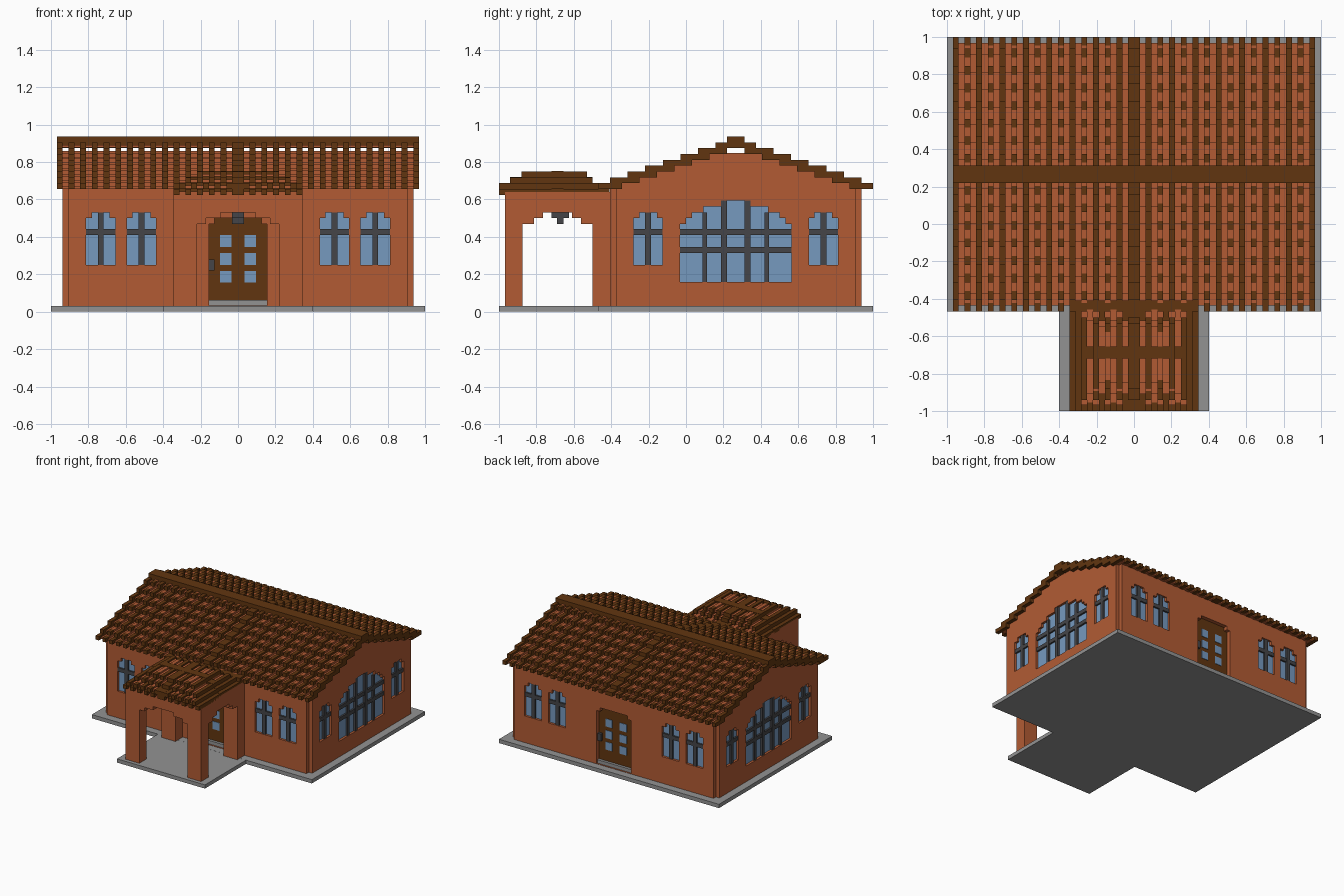
import bpy, bmesh, math
from mathutils import Matrix, Vector

old = bpy.data.objects.get("Cube")
if old:
    bpy.data.objects.remove(old, do_unlink=True)

U = 1 / 32  # block size


def material(name, r, g, b):
    m = bpy.data.materials.new(name)
    m.use_nodes = True
    m.diffuse_color = (r, g, b, 1)
    m.node_tree.nodes["Principled BSDF"].inputs["Base Color"].default_value = (r, g, b, 1)
    return m


CLAY = material("terracotta", 0.445, 0.105, 0.034)
BROWN = material("dark brown", 0.12, 0.036, 0.005)
GLASS = material("blue glass", 0.18, 0.32, 0.52)
IRON = material("dark grey", 0.06, 0.06, 0.065)
STONE = material("stone grey", 0.29, 0.29, 0.29)


def box(bm, x0, x1, y0, y1, z0, z1, frame=Matrix()):
    centre = Matrix.Translation(((x0 + x1) / 2, (y0 + y1) / 2, (z0 + z1) / 2))
    size = Matrix.Diagonal((abs(x1 - x0), abs(y1 - y0), abs(z1 - z0), 1))
    bmesh.ops.create_cube(bm, size=1, matrix=frame @ centre @ size)


def prism(bm, outline, y0, y1, frame=Matrix()):
    """Extrude an (x, z) outline along y."""
    face = bm.faces.new([bm.verts.new(frame @ Vector((x, y0, z))) for x, z in outline])
    side = bmesh.ops.extrude_face_region(bm, geom=[face])["geom"]
    move = frame.to_3x3() @ Vector((0, y1 - y0, 0))
    bmesh.ops.translate(bm, verts=[v for v in side if isinstance(v, bmesh.types.BMVert)], vec=move)
    bmesh.ops.recalc_face_normals(bm, faces=bm.faces)


def finish(bm, name, mat):
    mesh = bpy.data.meshes.new(name)
    bm.to_mesh(mesh)
    bm.free()
    mesh.materials.append(mat)
    ob = bpy.data.objects.new(name, mesh)
    bpy.context.collection.objects.link(ob)
    return ob


def cut(target, bm):
    cutter = finish(bm, "cutter", CLAY)
    mod = target.modifiers.new("cut", "BOOLEAN")
    mod.operation, mod.solver, mod.object = "DIFFERENCE", "EXACT", cutter
    bpy.context.view_layer.objects.active = target
    bpy.ops.object.modifier_apply(modifier=mod.name)
    bpy.data.objects.remove(cutter, do_unlink=True)


def arch(steps, z0, s=0):
    """Stepped arch outline from (half width, top) pairs, widest first."""
    half, low = [], z0
    for hw, top in steps:
        half += [(hw * U, low), (hw * U, top)]
        low = top
    return [(s + x, z) for x, z in half] + [(s - x, z) for x, z in reversed(half)]


def wall(x, y, yaw):
    return Matrix.Translation((x, y, 0)) @ Matrix.Rotation(yaw, 4, "Z")


MID = 0.266                      # ridge line
FRONT, BACK, SIDE = -0.406, 0.9375, 0.9375
walls = {"front": wall(0, FRONT, 0), "back": wall(0, BACK, math.pi),
         "left": wall(SIDE, MID, math.pi / 2), "right": wall(-SIDE, MID, -math.pi / 2)}
SMALL = [(2.5, 0.5), (1.5, 0.53)]
BIG = [(9.5, 0.47), (8.5, 0.5), (7.5, 0.53), (5.5, 0.5625), (2.5, 0.594)]
DOOR = [(5, 0.47), (4, 0.5)]

# Stone base
bm = bmesh.new()
box(bm, -1, 1, -0.469, 1, 0, U)
box(bm, -0.4, 0.4, -1, -0.46, 0, U - 0.0005)
finish(bm, "base", STONE)

# House body: stepped gable outline run along x
starts = [0, 2, 5, 8, 11, 14, 17, 20, 22]
half = [(MID - FRONT, 0.02)]
for i in range(8):
    top = 0.66 + U * i
    near = MID - FRONT if i == 0 else 0.735 - (starts[i] + 2) * U
    far = 0.735 - (starts[i + 1] + 2) * U
    if near > 0.05:
        half += [(near, top), (max(far, 0.03), top)]
outline = half + [(-x, z) for x, z in reversed(half)]
bm = bmesh.new()
prism(bm, outline, -SIDE, SIDE, Matrix.Translation((0, MID, 0)) @ Matrix.Rotation(math.pi / 2, 4, "Z"))
body = finish(bm, "house_walls", CLAY)

# Openings and corner notches
cutters, glass, bars = bmesh.new(), bmesh.new(), bmesh.new()


def window(frame, s, steps, z0, uprights, rails):
    prism(cutters, arch(steps, z0, s), -0.05, 0.9 * U, frame)
    prism(glass, arch(steps, z0, s), 0.6 * U, U, frame)
    for c, w in uprights:
        top = max(t for hw, t in steps if hw >= abs(c) + w / 2 - 0.01)
        box(bars, s + (c - w / 2) * U, s + (c + w / 2) * U, 0.1 * U, U, z0, top, frame)
    for z in rails:
        hw = steps[0][0] * U
        box(bars, s - hw, s + hw, 0.15 * U, U, z, z + U, frame)


for name in ("front", "back"):
    for s in (-0.734, -0.516, 0.516, 0.734):
        window(walls[name], s, SMALL, 0.25, [(0, 1)], [0.41])
    prism(cutters, arch(DOOR, 0.034), -0.05, 1.9 * U, walls[name])
for name in ("left", "right"):
    for s in (-0.469, 0.469):
        window(walls[name], s, SMALL, 0.25, [(0, 1)], [0.41])
    window(walls[name], 0, BIG, 0.16, [(-5.3, 0.8), (-2, 1), (2, 1), (5.3, 0.8)], [0.315, 0.41])
for x in (-SIDE, SIDE):
    for y in (FRONT, BACK):
        box(cutters, x - U, x + U, y - U, y + U, 0, 0.9)
cut(body, cutters)
finish(glass, "window_glass", GLASS)
finish(bars, "window_bars", IRON)

# Doors with panes, handle and sill
doors, panes, handles, sills = (bmesh.new() for _ in range(4))
for name in ("front", "back"):
    f = walls[name]
    prism(doors, arch(DOOR, 0.06), U, 2 * U, f)
    box(sills, -5 * U, 5 * U, 0.3 * U, 2 * U, 0.03, 0.062, f)
    box(handles, -5 * U, -4 * U, 0.3 * U, U, 0.22, 0.28, f)
    for s in (-0.065, 0.065):
        for z in (0.155, 0.25, 0.345):
            box(panes, s - U, s + U, U - 0.004, U + 0.004, z, z + 0.064, f)
finish(doors, "doors", BROWN)
finish(panes, "door_panes", GLASS)
finish(handles, "door_handles", IRON)
finish(sills, "door_sills", STONE)

# Porch with arched openings on three sides
PY = -0.6875
bm = bmesh.new()
box(bm, -11 * U, 11 * U, -0.969, -0.4, 0.02, 0.64)
porch = finish(bm, "porch_walls", CLAY)
bm = bmesh.new()
prism(bm, arch([(7, 0.47), (5.5, 0.5), (3, 0.53)], 0), -1.1, -0.3)
cut(porch, bm)
bm = bmesh.new()
prism(bm, arch([(6, 0.47), (4, 0.5), (2.5, 0.53)], 0), -0.5, 0.5, wall(0, PY, math.pi / 2))
cut(porch, bm)
bm = bmesh.new()
box(bm, -0.25, 0.25, PY - 6 * U, PY + 6 * U, -0.1, 0.56)
cut(porch, bm)
bm = bmesh.new()
box(bm, -U, U, -0.72, -0.625, 0.5, 0.565)
box(bm, -U, U, -0.69, -0.655, 0.47, 0.5)
finish(bm, "porch_lamp", IRON)

# Main roof: stepped courses of channels and ribs on both slopes
ribs, clay = bmesh.new(), bmesh.new()
for side in (1, -1):
    for i in range(8):
        z = 0.656 + U * i
        outer = 0.734 - starts[i] * U
        inner = max(0.734 - (starts[i + 1] + 2) * U, 0)

        def course(bm, x0, x1, a, b, lo, hi):
            ya, yb = sorted((MID + side * a, MID + side * b))
            box(bm, x0, x1, ya, yb, lo, hi)

        course(clay, -0.95, 0.95, outer - U, inner, z + 0.1 * U, z + 0.5 * U)
        course(ribs, -U, U, outer, inner, z, z + U)
        for k in range(15):
            for m in (1, -1):
                x0, x1 = sorted((m * (31 - 2 * k) * U, m * (30 - 2 * k) * U))
                if k % 2 == 0:
                    course(ribs, x0, x1, outer, inner, z, z + U)
                else:
                    tooth = outer - 1.5 * U
                    course(ribs, x0, x1, outer, tooth, z, z + U)
                    course(clay, x0, x1, tooth, inner, z, z + U)
box(ribs, -31 * U, 31 * U, MID - 1.5 * U, MID + 1.5 * U, 0.875, 0.9375)
finish(ribs, "roof_ribs", BROWN)
finish(clay, "roof_channels", CLAY)

# Porch roof: hipped courses with crossing ridge beams
ribs, clay = bmesh.new(), bmesh.new()
for hw, y0, y1, z in ((11, -1, -0.41, 0.625), (10, -1, -0.41, 0.656),
                      (9, -0.94, -0.5, 0.6875), (7, -0.88, -0.53, 0.7185)):
    box(clay, -hw * U + 0.01, hw * U - 0.01, y0 + U, y1 - 0.5 * U, z + 0.1 * U, z + 0.6 * U)
    for m in (1, -1):
        for k in range(0, hw - 1, 2):
            x0, x1 = sorted((m * (hw - k) * U, m * (hw - k - 1) * U))
            if k % 4 == 0:
                box(ribs, x0, x1, y0, y1, z, z + U)
            else:
                box(ribs, x0, x1, y0, y0 + 1.5 * U, z, z + U)
                box(ribs, x0, x1, y1 - 1.5 * U, y1, z, z + U)
                box(clay, x0, x1, y0 + 1.5 * U, y1 - 1.5 * U, z, z + U)
    box(ribs, -U, U, y0, y1, z, z + U + 0.001)
    box(ribs, -hw * U, hw * U, -0.72, -0.655, z + 0.001, z + U + 0.002)
finish(ribs, "porch_roof_ribs", BROWN)
finish(clay, "porch_roof_channels", CLAY)
